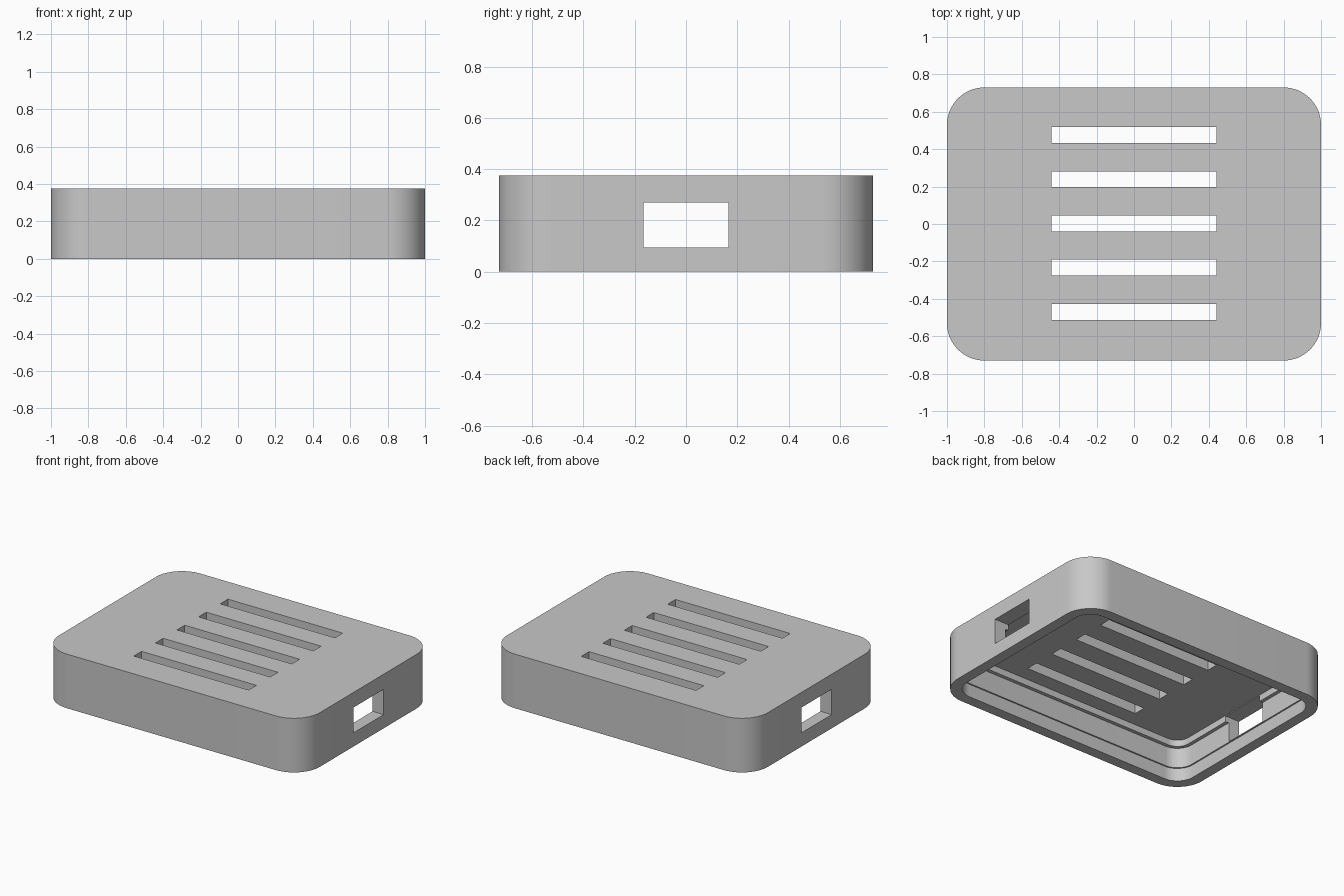
import bpy, bmesh
from math import sin, cos, pi, radians
from mathutils import Matrix

cube = bpy.data.objects.get("Cube")
if cube:
    bpy.data.objects.remove(cube, do_unlink=True)

HALF_X, HALF_Y, HEIGHT, RADIUS = 1.0, 0.73, 0.375, 0.2
SEGMENTS = 16

grey = bpy.data.materials.new("plain_grey")
grey.use_nodes = True
grey.diffuse_color = (0.58, 0.58, 0.58, 1)
grey.node_tree.nodes["Principled BSDF"].inputs["Base Color"].default_value = grey.diffuse_color


def add_object(name, bm):
    bmesh.ops.recalc_face_normals(bm, faces=bm.faces)
    mesh = bpy.data.meshes.new(name)
    bm.to_mesh(mesh)
    bm.free()
    mesh.materials.append(grey)
    obj = bpy.data.objects.new(name, mesh)
    bpy.context.collection.objects.link(obj)
    return obj


def rounded_ring(bm, inset, z):
    """Rounded rectangle of vertices, inset from the outer wall."""
    r = RADIUS - inset
    verts = []
    for k, (sx, sy) in enumerate([(1, 1), (-1, 1), (-1, -1), (1, -1)]):
        for i in range(SEGMENTS + 1):
            a = (k + i / SEGMENTS) * pi / 2
            verts.append(bm.verts.new((sx * (HALF_X - RADIUS) + r * cos(a),
                                       sy * (HALF_Y - RADIUS) + r * sin(a), z)))
    return verts


def box(bm, center, size):
    matrix = Matrix.Translation(center) @ Matrix.Diagonal((*size, 1))
    bmesh.ops.create_cube(bm, size=1, matrix=matrix)


# Shell open at the bottom: outer wall, rim, lid step, ceiling ledge, ceiling
profile = [(0, HEIGHT), (0, 0), (0.075, 0), (0.075, 0.09), (0.085, 0.09),
           (0.085, 0.23), (0.11, 0.23), (0.11, 0.275)]
bm = bmesh.new()
rings = [rounded_ring(bm, inset, z) for inset, z in profile]
for a, b in zip(rings, rings[1:]):
    for i in range(len(a)):
        j = (i + 1) % len(a)
        bm.faces.new((a[i], a[j], b[j], b[i]))
bm.faces.new(rings[0])
bm.faces.new(rings[-1])
shell = add_object("case_shell", bm)

# Cutter for the five vent slots and the two end ports
bm = bmesh.new()
for i in range(-2, 3):
    box(bm, (0, i * 0.2365 + 0.003, 0.4), (0.88, 0.085, 0.3))
for side in (-1, 1):
    box(bm, (side * 0.95, 0, 0.1825), (0.25, 0.33, 0.175))
cutter = add_object("opening_cutter", bm)
cutter.hide_render = True

cut = shell.modifiers.new("openings", "BOOLEAN")
cut.operation = "DIFFERENCE"
cut.solver = "EXACT"
cut.object = cutter

bpy.ops.object.select_all(action="DESELECT")
shell.select_set(True)
bpy.context.view_layer.objects.active = shell
bpy.ops.object.modifier_apply(modifier=cut.name)
bpy.data.objects.remove(cutter, do_unlink=True)
bpy.ops.object.shade_smooth_by_angle(angle=radians(30))
